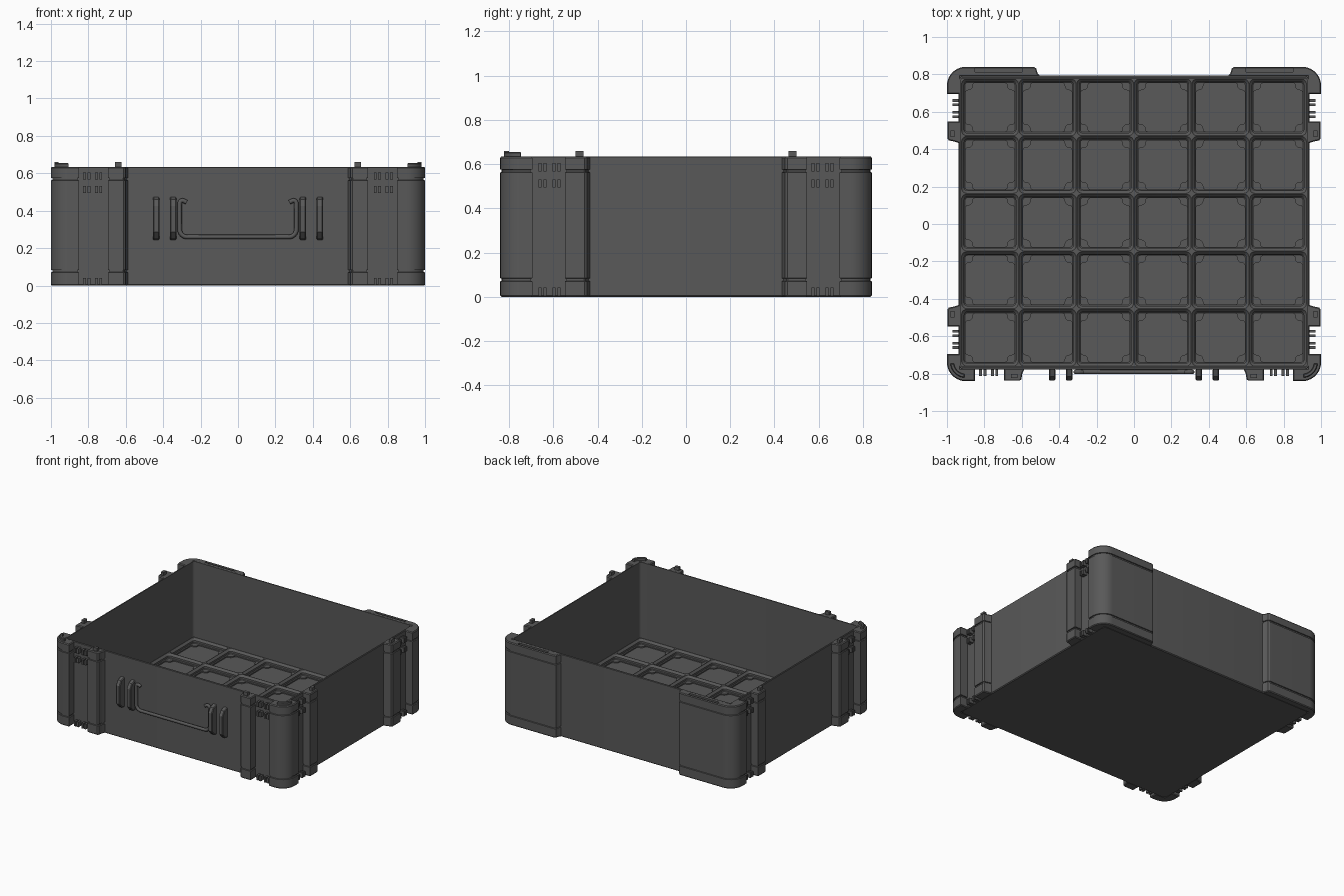
import bpy, bmesh, math
from mathutils import Vector

if "Cube" in bpy.data.objects:
    bpy.data.objects.remove(bpy.data.objects["Cube"])

grey = bpy.data.materials.new("dark_grey")
grey.diffuse_color = (0.1, 0.1, 0.1, 1)
grey.use_nodes = True
grey.node_tree.nodes["Principled BSDF"].inputs["Base Color"].default_value = grey.diffuse_color
TOP = 0.635
CY = 0.008          # the body sits slightly behind the centre


def finish(name, bm, smooth=True):
    bmesh.ops.remove_doubles(bm, verts=bm.verts, dist=1e-5)
    bmesh.ops.recalc_face_normals(bm, faces=bm.faces)
    me = bpy.data.meshes.new(name)
    bm.to_mesh(me)
    bm.free()
    me.materials.append(grey)
    ob = bpy.data.objects.new(name, me)
    bpy.context.collection.objects.link(ob)
    if smooth:
        bpy.ops.object.select_all(action='DESELECT')
        ob.select_set(True)
        bpy.context.view_layer.objects.active = ob
        bpy.ops.object.shade_smooth_by_angle(angle=math.radians(30))
    return ob


def loft(bm, rings, cap_start=True, cap_end=True):
    rows = [[bm.verts.new(p) for p in r] for r in rings]
    n = len(rows[0])
    for a, b in zip(rows, rows[1:]):
        for i in range(n):
            j = (i + 1) % n
            bm.faces.new((a[i], a[j], b[j], b[i]))
    if cap_start:
        bm.faces.new(rows[0])
    if cap_end:
        bm.faces.new(rows[-1])


def rounded(hx, hy, r, z, cx=0, cy=0, n=6):
    pts = []
    for k, (sx, sy) in enumerate([(1, 1), (-1, 1), (-1, -1), (1, -1)]):
        for i in range(n):
            a = math.pi / 2 * (k + i / (n - 1))
            pts.append((cx + sx * (hx - r) + r * math.cos(a),
                        cy + sy * (hy - r) + r * math.sin(a), z))
    return pts


def inset(pts, d):
    # moves every edge of a closed outline inward by d
    n = len(pts)
    area = sum(pts[i][0] * pts[(i + 1) % n][1] - pts[(i + 1) % n][0] * pts[i][1] for i in range(n))
    s = 1 if area > 0 else -1
    out = []
    for i in range(n):
        p = Vector(pts[i])
        a = (p - Vector(pts[i - 1])).normalized()
        b = (Vector(pts[(i + 1) % n]) - p).normalized()
        na, nb = Vector((-a.y, a.x)) * s, Vector((-b.y, b.x)) * s
        out.append(p + (na + nb) * d / (1 + na.dot(nb)))
    return out


# height and inset of each step of the corner armour, with two grooves
LEVELS = [(0, .005), (.006, 0), (.07, 0), (.072, .007), (.082, .007), (.084, 0),
          (.562, 0), (.564, .007), (.574, .007), (.576, 0), (.628, 0), (TOP, .005)]


def armour(name, pts, levels=LEVELS):
    bm = bmesh.new()
    loft(bm, [[(p[0], p[1], z) for p in inset(pts, d)] for z, d in levels])
    return finish(name, bm)


def boxes(name, items):
    bm = bmesh.new()
    for (x, y, z), (sx, sy, sz) in items:
        r = [[(x + a * sx / 2, y + b * sy / 2, z + c * sz / 2)
              for a, b in ((-1, -1), (1, -1), (1, 1), (-1, 1))] for c in (-1, 1)]
        loft(bm, r)
    return finish(name, bm, False)


def arc(cx, cy, r, a0, a1, n=10):
    return [(cx + r * math.cos(math.radians(a0 + (a1 - a0) * i / n)),
             cy + r * math.sin(math.radians(a0 + (a1 - a0) * i / n))) for i in range(n + 1)]


# open box body
bm = bmesh.new()
loft(bm, [rounded(.931, .781, .03, 0, cy=CY), rounded(.937, .787, .03, .006, cy=CY),
          rounded(.937, .787, .03, TOP - .003, cy=CY), rounded(.934, .784, .027, TOP, cy=CY),
          rounded(.926, .776, .02, TOP, cy=CY), rounded(.926, .776, .02, .012, cy=CY)])
finish("box_body", bm)

# floor grid: 6 x 5 stepped sockets with notched openings
notch = [(.131, .08), (.125, .09), (.105, .093), (.093, .105), (.09, .125), (.08, .131)]
bm = bmesh.new()
P = .308
for ix in range(6):
    for iy in range(5):
        cx, cy = (ix - 2.5) * P, (iy - 2) * P + CY
        rings = [rounded(h, h, r, z, cx, cy) for h, r, z in
                 [(P / 2, 0, .055), (.152, .028, .055), (.138, .018, .040),
                  (.138, .018, .026), (.133, .014, .021)]]
        for z in (.021, .0125):
            ring = []
            for k in range(4):
                c, s = [(1, 0), (0, 1), (-1, 0), (0, -1)][k]
                ring += [(cx + c * x - s * y, cy + s * x + c * y, z) for x, y in notch]
            rings.append(ring)
        loft(bm, rings, cap_start=False)
finish("floor_grid", bm)

for s, side in ((1, "right"), (-1, "left")):
    def flip(pts):
        return [(s * x, y) for x, y in pts]

    # front corner
    armour(f"front_corner_{side}", flip(
        [(.85, -.84)] + arc(.9, -.74, .1, -90, 0) +
        [(1, -.695), (.929, -.695), (.929, -.772), (.85, -.772)]))
    # curved stacking ridge on the front corner
    armour(f"corner_ridge_{side}", flip(arc(.9, -.74, .082, -85, -5) + arc(.9, -.74, .062, -5, -85)),
           [(TOP - .01, 0), (.65, 0), (.655, .004)])
    # front side block
    armour(f"front_block_{side}", flip(
        [(.695, -.772), (.695, -.838), (.612, -.838), (.602, -.83), (.597, -.80), (.585, -.772)]))
    # side blocks, front and back
    for m, end in ((1, "back"), (-1, "front")):
        armour(f"{end}_side_block_{side}", flip(
            [(.929, m * .548), (.998, m * .548), (.998, m * .458), (.99, m * .447),
             (.96, m * .441), (.929, m * .43)]))
    # back corner
    corner = armour(f"back_corner_{side}", flip(
        [(1, .695)] + arc(.9, .74, .1, 0, 90) +
        [(.535, .84), (.523, .832), (.515, .805), (.50, .788), (.929, .788), (.929, .695)]))
    # slot cut in the top of the back corner
    cutter = boxes(f"slot_cutter_{side}", [((s * .725, .823, TOP), (.25, .022, .05))])
    cutter.hide_render = True
    cutter.hide_viewport = True
    cut = corner.modifiers.new("slot", 'BOOLEAN')
    cut.operation, cut.solver, cut.object = 'DIFFERENCE', 'EXACT', cutter

    # stacking tabs on top of the blocks
    boxes(f"stacking_tabs_{side}",
          [((s * .64, -.812, .642), (.035, .022, .036)),
           ((s * .970, -.482, .642), (.022, .036, .036)),
           ((s * .970, .482, .642), (.022, .036, .036))])

    # latch ribs inside the channels
    ribs = []
    for z, h in ((.586, .038), (.513, .036), (.022, .038)):
        for u in (.82, .797, .757, .734):
            ribs.append(((s * u, -.793, z), (.015, .04, h)))
        for v in (.66, .638, .597, .574):
            for m in (1, -1):
                ribs.append(((s * .95, m * v, z), (.04, .014, h)))
    boxes(f"latch_ribs_{side}", ribs)

    # handle brackets
    side_profile = [(-.775, .243), (-.805, .25), (-.837, .285), (-.837, .425), (-.815, .46), (-.775, .475)]
    for x in (.438, .347):
        bm = bmesh.new()
        loft(bm, [[(s * x + w, y, z) for y, z in inset(side_profile, d)]
                  for w, d in ((-.017, .005), (-.012, 0), (.012, 0), (.017, .005))])
        finish(f"handle_bracket_{side}", bm, False)

# carrying handle, folded against the front wall
half = [(.275, .445)] + arc(.297, .44, .015, 120, 0, 4) + arc(.272, .30, .04, 0, -90, 6)
path = half + [(-x, z) for x, z in reversed(half)]
curve = bpy.data.curves.new("handle", 'CURVE')
curve.dimensions = '3D'
curve.bevel_depth = .012
curve.bevel_resolution = 2
curve.use_fill_caps = True
spline = curve.splines.new('POLY')
spline.points.add(len(path) - 1)
for p, (x, z) in zip(spline.points, path):
    p.co = (x, -.791, z, 1)
curve.materials.append(grey)
handle = bpy.data.objects.new("handle", curve)
bpy.context.collection.objects.link(handle)
